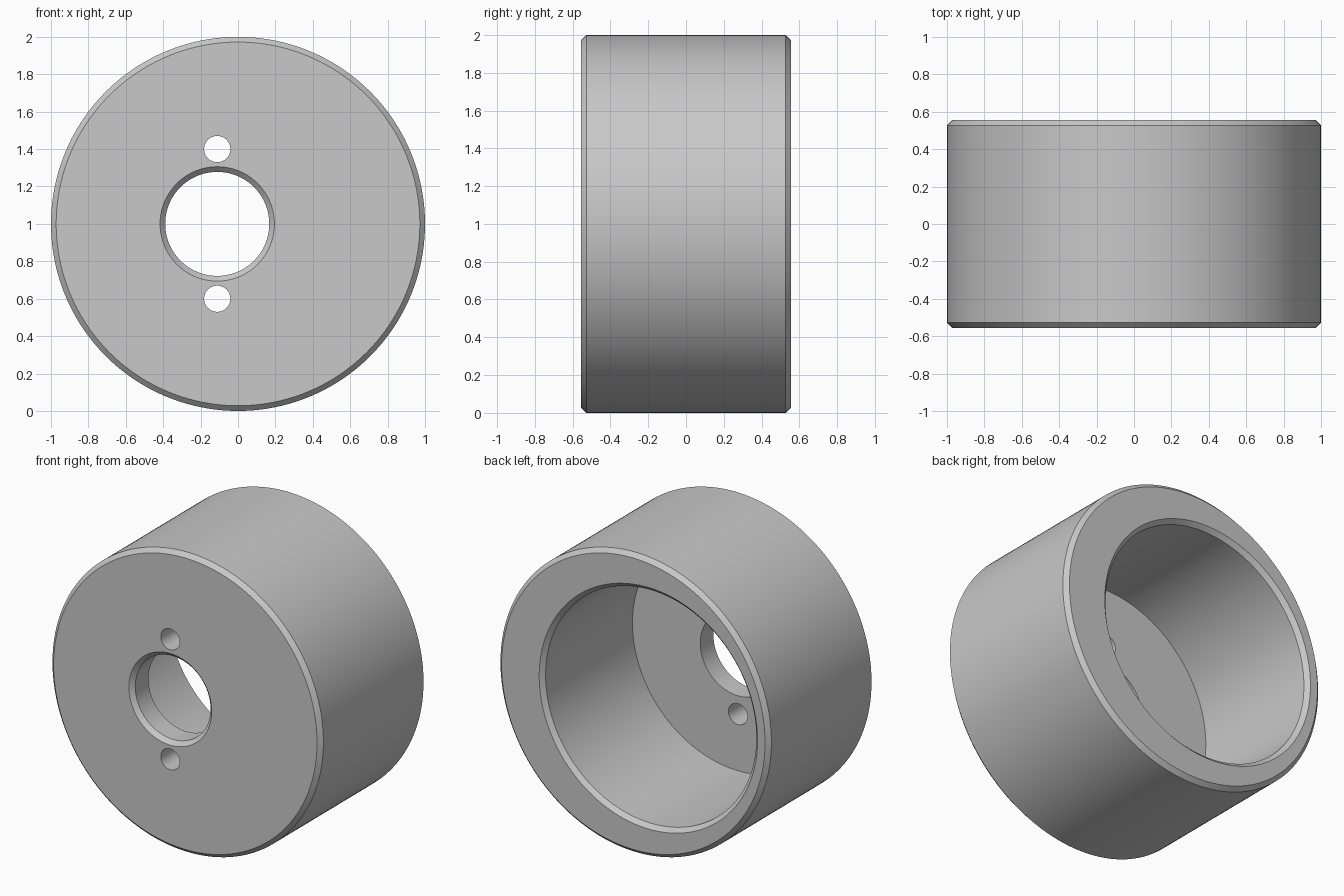
import bpy, bmesh, math

cube = bpy.data.objects.get("Cube")
if cube:
    bpy.data.objects.remove(cube, do_unlink=True)

HALF = 0.5556       # half of the body's depth
CH = 0.0278         # chamfer size
OFF = -0.111        # sideways offset of the bore
FLOOR = -HALF + 0.167
OVER = 0.1          # cutter overshoot


def lathe(name, profile, cx=0.0, cz=1.0, segs=160):
    """Closed solid turned around the y axis from (radius, y) points."""
    bm = bmesh.new()
    rings = []
    for r, y in profile:
        rings.append([bm.verts.new((cx + r * math.cos(math.tau * i / segs), y,
                                    cz + r * math.sin(math.tau * i / segs)))
                      for i in range(segs)])
    for a, b in zip(rings, rings[1:]):
        for i in range(segs):
            j = (i + 1) % segs
            bm.faces.new((a[i], a[j], b[j], b[i]))
    bm.faces.new(rings[0])
    bm.faces.new(rings[-1])
    bmesh.ops.recalc_face_normals(bm, faces=bm.faces)
    mesh = bpy.data.meshes.new(name)
    bm.to_mesh(mesh)
    bm.free()
    obj = bpy.data.objects.new(name, mesh)
    bpy.context.collection.objects.link(obj)
    return obj


# Chamfered outer body
body = lathe("eccentric_cup", [(1 - CH, -HALF), (1, -HALF + CH),
                               (1, HALF - CH), (1 - CH, HALF)])

# Wide blind bore at the back and chamfered shaft hole through the floor
BORE, SHAFT = 0.778, 0.278
cutters = [lathe("bore_cutter", [
    (SHAFT + CH + OVER, -HALF - OVER), (SHAFT, -HALF + CH), (SHAFT, FLOOR),
    (BORE, FLOOR), (BORE, HALF - CH), (BORE + CH + OVER, HALF + OVER)], OFF)]

# Pin holes above and below the shaft hole
for side, dz in (("upper", 0.4), ("lower", -0.4)):
    cutters.append(lathe(side + "_pin_cutter",
                         [(0.07, -HALF - OVER), (0.07, FLOOR + OVER)],
                         OFF, 1 + dz, 64))

bpy.ops.object.select_all(action='DESELECT')
body.select_set(True)
bpy.context.view_layer.objects.active = body
for cutter in cutters:
    cutter.hide_render = True
    mod = body.modifiers.new(cutter.name, 'BOOLEAN')
    mod.operation = 'DIFFERENCE'
    mod.solver = 'EXACT'
    mod.object = cutter
    bpy.ops.object.modifier_apply(modifier=mod.name)
    bpy.data.objects.remove(cutter, do_unlink=True)

# Plain grey metal
grey = bpy.data.materials.new("light_grey")
grey.use_nodes = True
colour = (0.58, 0.58, 0.58, 1)
grey.diffuse_color = colour
grey.node_tree.nodes["Principled BSDF"].inputs["Base Color"].default_value = colour
body.data.materials.clear()
body.data.materials.append(grey)

bpy.ops.object.shade_smooth_by_angle(angle=math.radians(30))
